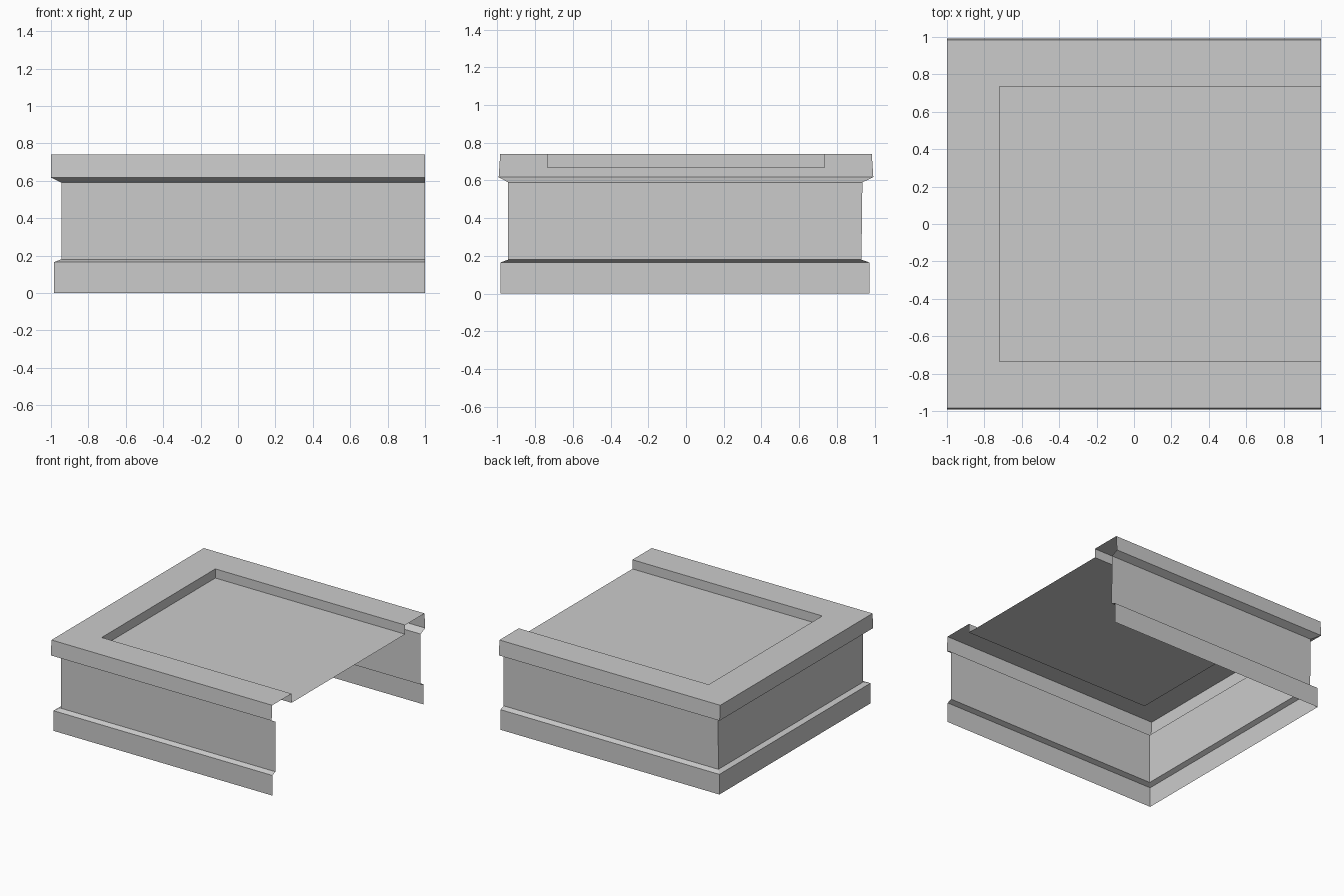
import bpy
import bmesh

cube = bpy.data.objects.get("Cube")
if cube:
    bpy.data.objects.remove(cube, do_unlink=True)

OPEN_X = 1.0  # the shell is open on this side

stone = bpy.data.materials.new("light grey")
stone.use_nodes = True
grey = (0.6, 0.6, 0.6, 1)
stone.diffuse_color = grey
stone.node_tree.nodes["Principled BSDF"].inputs["Base Color"].default_value = grey


def three_sided_band(name, levels, floor=False):
    """Loft U-shaped outlines given as (left x, front y, back y, z)."""
    bm = bmesh.new()
    rows = []
    for x, front, back, z in levels:
        outline = [(OPEN_X, front), (x, front), (x, back), (OPEN_X, back)]
        rows.append([bm.verts.new((px, py, z)) for px, py in outline])
    for low, high in zip(rows, rows[1:]):
        for i in range(3):
            bm.faces.new((low[i + 1], low[i], high[i], high[i + 1]))
    if floor:
        bm.faces.new(reversed(rows[-1]))
    mesh = bpy.data.meshes.new(name)
    bm.to_mesh(mesh)
    bm.free()
    mesh.materials.append(stone)
    obj = bpy.data.objects.new(name, mesh)
    bpy.context.collection.objects.link(obj)
    return obj


# Shared outlines where neighbouring parts meet
body_foot = (-0.945, -0.943, 0.93, 0.18)
body_head = (-0.945, -0.943, 0.935, 0.59)
rim_outer = (-1.0, -0.985, 0.985, 0.74)
rim_inner = (-0.72, -0.735, 0.735, 0.74)
recess_floor = (-0.72, -0.735, 0.735, 0.665)

# Plinth with a sloped upper edge
three_sided_band("base_plinth", [(-0.983, -0.983, 0.972, 0.0),
                                 (-0.983, -0.983, 0.972, 0.165), body_foot])
# Plain wall
three_sided_band("body_wall", [body_foot, body_head])
# Overhanging cornice and its flat top rim
three_sided_band("cornice", [body_head, (-1.0, -0.993, 0.993, 0.617),
                             rim_outer, rim_inner])
# Sunken top panel with its side walls
three_sided_band("sunken_panel", [rim_inner, recess_floor], floor=True)
